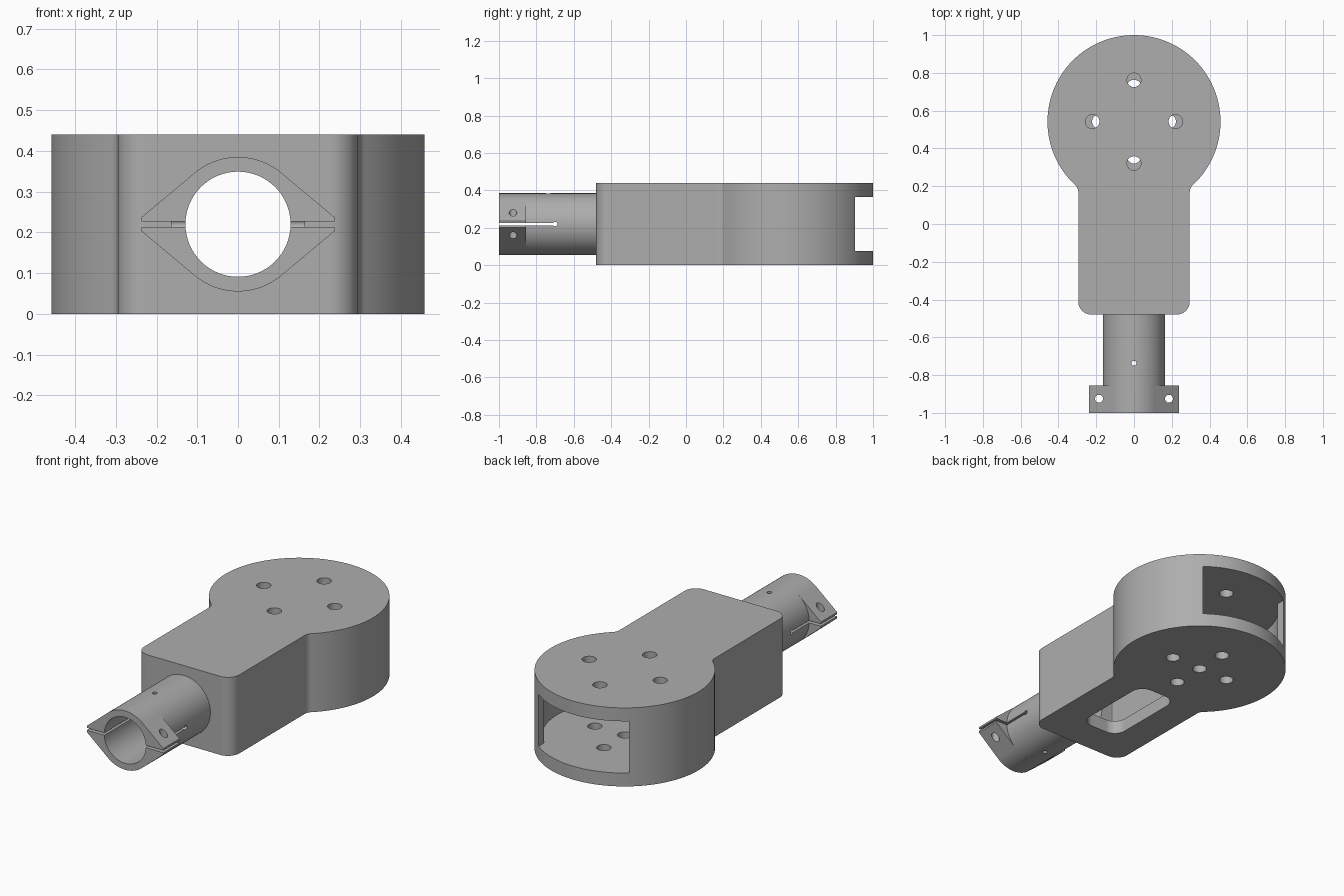
import bpy, bmesh, math
from mathutils import Matrix

if "Cube" in bpy.data.objects:
    bpy.data.objects.remove(bpy.data.objects["Cube"])

grey = bpy.data.materials.new("mid grey")
grey.diffuse_color = (0.42, 0.42, 0.42, 1)
grey.use_nodes = True
grey.node_tree.nodes["Principled BSDF"].inputs["Base Color"].default_value = grey.diffuse_color

ZC = 0.22          # height of the tube axis
HEAD_Y = 0.542     # centre of the round head


def arc(cx, cy, r, a0, a1, n):
    """Points on an arc, angles in degrees."""
    return [(cx + r * math.cos(math.radians(a0 + (a1 - a0) * i / n)),
             cy + r * math.sin(math.radians(a0 + (a1 - a0) * i / n))) for i in range(n + 1)]


def circle(cx, cy, r, n=48):
    return arc(cx, cy, r, 0, 360, n)[:-1]


def rounded_rect(x0, x1, y0, y1, r, n=10):
    return (arc(x0 + r, y0 + r, r, 180, 270, n) + arc(x1 - r, y0 + r, r, 270, 360, n)
            + arc(x1 - r, y1 - r, r, 0, 90, n) + arc(x0 + r, y1 - r, r, 90, 180, n))


def prism(name, outline, lo, hi, axis="Z"):
    """Extrude a closed outline from lo to hi along an axis."""
    bm = bmesh.new()
    face = bm.faces.new([bm.verts.new((a, b, lo)) for a, b in outline])
    top = bmesh.ops.extrude_face_region(bm, geom=[face])["geom"]
    for v in top:
        if isinstance(v, bmesh.types.BMVert):
            v.co.z = hi
    # remap the (a, b, depth) coordinates to the wanted axis
    if axis == "Y":
        bm.transform(Matrix(((1, 0, 0, 0), (0, 0, 1, 0), (0, 1, 0, 0), (0, 0, 0, 1))))
    elif axis == "X":
        bm.transform(Matrix(((0, 0, 1, 0), (1, 0, 0, 0), (0, 1, 0, 0), (0, 0, 0, 1))))
    bmesh.ops.recalc_face_normals(bm, faces=bm.faces)
    mesh = bpy.data.meshes.new(name)
    bm.to_mesh(mesh)
    bm.free()
    ob = bpy.data.objects.new(name, mesh)
    mesh.materials.append(grey)
    bpy.context.collection.objects.link(ob)
    return ob


def combine(target, tool, operation="DIFFERENCE"):
    bpy.context.view_layer.objects.active = target
    mod = target.modifiers.new("cut", "BOOLEAN")
    mod.operation, mod.solver, mod.object = operation, "EXACT", tool
    bpy.ops.object.modifier_apply(modifier=mod.name)
    bpy.data.objects.remove(tool)


def finish(ob):
    bpy.ops.object.select_all(action="DESELECT")
    ob.select_set(True)
    bpy.context.view_layer.objects.active = ob
    bpy.ops.object.shade_smooth_by_angle(angle=math.radians(30))
    ob.modifiers.new("even shading", "WEIGHTED_NORMAL").keep_sharp = True


# Housing: round head blended into a rectangular neck
R, W, F = 0.458, 0.295, 0.05
fx, fy = W + F, math.sqrt((R + F) ** 2 - (W + F) ** 2)
a = math.degrees(math.atan2(fy, fx))
right = (arc(W - 0.07, -0.48 + 0.07, 0.07, 270, 360, 10)
         + arc(fx, HEAD_Y - fy, F, 180, 180 - a, 8)
         + arc(0, HEAD_Y, R, -a, 90, 64)[1:])
outline = right + [(-x, y) for x, y in reversed(right[:-1])]
housing = prism("housing", outline, 0, 0.44)

# Hollow interior with a rear window
cavity = prism("cavity", circle(0, HEAD_Y, 0.42, 96), 0.075, 0.365)
combine(cavity, prism("neck_cavity", rounded_rect(-0.2, 0.2, -0.42, 0.5, 0.01, 2), 0.075, 0.365), "UNION")
combine(cavity, prism("window", [(-0.28, 0.6), (0.28, 0.6), (0.28, 1.1), (-0.28, 1.1)], 0.075, 0.365), "UNION")
combine(housing, cavity)

# Screw holes: wide ring above, tighter ring plus centre below, and the cable slot
for ring, lo, hi in ((0.22, 0.3, 0.5), (0.185, -0.1, 0.15)):
    for dx, dy in ((1, 0), (-1, 0), (0, 1), (0, -1)):
        combine(housing, prism("hole", circle(ring * dx, HEAD_Y + ring * dy, 0.037, 32), lo, hi))
combine(housing, prism("hole", circle(0, HEAD_Y, 0.037, 32), -0.1, 0.15))
combine(housing, prism("slot", rounded_rect(-0.12, 0.12, -0.29, 0.2, 0.07), -0.1, 0.15))
combine(housing, prism("bore", circle(0, ZC, 0.129, 64), -0.6, -0.3, "Y"))
finish(housing)

# Clamp tube with tangent ears at the open end
RT, TIP, LIP = 0.165, 0.237, 0.017
t = math.degrees(math.atan2(LIP, TIP) + math.acos(RT / math.hypot(TIP, LIP)))
ears = ([(TIP, ZC - LIP), (TIP, ZC + LIP)] + arc(0, ZC, RT, t, 180 - t, 24)
        + [(-TIP, ZC + LIP), (-TIP, ZC - LIP)] + arc(0, ZC, RT, 180 + t, 360 - t, 24))
tube = prism("clamp_tube", circle(0, ZC, RT, 96), -0.99, -0.45, "Y")
combine(tube, prism("ears", ears, -1.0, -0.855, "Y"), "UNION")
combine(tube, prism("bore", circle(0, ZC, 0.129, 64), -1.1, -0.3, "Y"))

# Clamping slit with round relief, ear bolt holes and locating pin hole
combine(tube, prism("slit", [(-1.1, ZC - 0.0065), (-0.7, ZC - 0.0065), (-0.7, ZC + 0.0065), (-1.1, ZC + 0.0065)],
                    -0.4, 0.4, "X"))
combine(tube, prism("relief", circle(-0.7, ZC, 0.012, 24), -0.4, 0.4, "X"))
for x in (-0.185, 0.185):
    combine(tube, prism("bolt_hole", circle(x, -0.925, 0.021, 32), -0.1, 0.6))
combine(tube, prism("pin_hole", circle(0, -0.737, 0.013, 24), -0.1, 0.6))
finish(tube)
